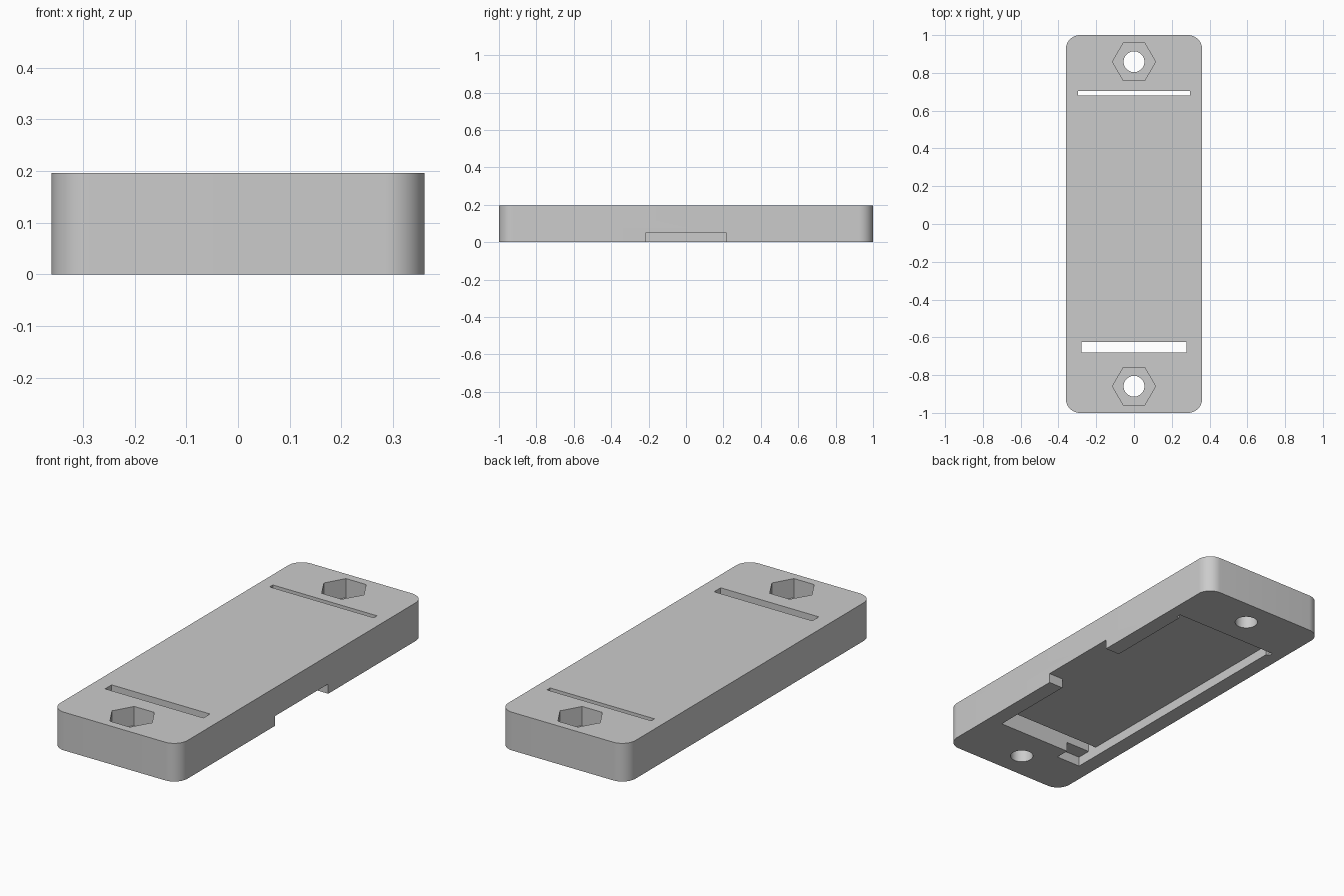
import bpy
import bmesh
from math import cos, sin, pi, radians

default = bpy.data.objects.get("Cube")
if default:
    bpy.data.objects.remove(default, do_unlink=True)

HALF_W, HALF_L, HEIGHT, CORNER = 0.361, 1.0, 0.196, 0.075
RECESS = 0.05       # depth of the underside pocket
POCKET_W = 0.279    # half width of the pocket
BOLT_Y = 0.859
EXTRA = 0.1         # how far cutters overshoot the body

grey = bpy.data.materials.new("light grey plastic")
grey.use_nodes = True
colour = (0.6, 0.6, 0.6, 1)
grey.diffuse_color = colour
grey.node_tree.nodes["Principled BSDF"].inputs["Base Color"].default_value = colour


def prism(name, outline, z0, z1):
    """Extrude a flat outline from z0 up to z1."""
    bm = bmesh.new()
    base = bm.faces.new([bm.verts.new((x, y, z0)) for x, y in outline])
    top = bmesh.ops.extrude_face_region(bm, geom=[base])["geom"]
    verts = [v for v in top if isinstance(v, bmesh.types.BMVert)]
    bmesh.ops.translate(bm, vec=(0, 0, z1 - z0), verts=verts)
    bmesh.ops.recalc_face_normals(bm, faces=bm.faces)
    mesh = bpy.data.meshes.new(name)
    bm.to_mesh(mesh)
    bm.free()
    mesh.materials.append(grey)
    obj = bpy.data.objects.new(name, mesh)
    bpy.context.collection.objects.link(obj)
    return obj


def rectangle(x0, x1, y0, y1):
    return [(x0, y0), (x1, y0), (x1, y1), (x0, y1)]


def ring(cy, radius, sides):
    return [(radius * cos(2 * pi * i / sides), cy + radius * sin(2 * pi * i / sides))
            for i in range(sides)]


def rounded_rectangle(w, l, r, steps=12):
    points = []
    for quarter, (sx, sy) in enumerate([(1, 1), (-1, 1), (-1, -1), (1, -1)]):
        for i in range(steps + 1):
            a = (quarter + i / steps) * pi / 2
            points.append((sx * (w - r) + r * cos(a), sy * (l - r) + r * sin(a)))
    return points


# Rounded plate
body = prism("mounting_plate", rounded_rectangle(HALF_W, HALF_L, CORNER), 0, HEIGHT)

# Underside pocket with a side opening on +x and a small end tab
near, far, side, tab = -0.679, 0.705, 0.216, -0.753
pocket = [(-POCKET_W, tab), (-0.14, tab), (-0.14, near), (POCKET_W, near),
          (POCKET_W, -side), (HALF_W + EXTRA, -side), (HALF_W + EXTRA, side),
          (POCKET_W, side), (POCKET_W, far), (-POCKET_W, far)]
cutters = [prism("pocket_cutter", pocket, -EXTRA, RECESS)]

# Strap slits through the whole plate
above = HEIGHT + EXTRA
cutters.append(prism("wide_slit_cutter",
                     rectangle(-POCKET_W, POCKET_W, near, -0.626), -EXTRA, above))
cutters.append(prism("narrow_slit_cutter",
                     rectangle(-0.296, 0.296, 0.679, far), -EXTRA, above))

# Bolt holes with hexagonal nut recesses
for end in (-1, 1):
    cutters.append(prism("bolt_cutter", ring(end * BOLT_Y, 0.055, 48), -EXTRA, above))
    cutters.append(prism("nut_cutter", ring(end * BOLT_Y, 0.114, 6), HEIGHT / 2, above))

bpy.ops.object.select_all(action="DESELECT")
body.select_set(True)
bpy.context.view_layer.objects.active = body
for cutter in cutters:
    cutter.hide_render = True
    cut = body.modifiers.new(cutter.name, "BOOLEAN")
    cut.operation = "DIFFERENCE"
    cut.solver = "EXACT"
    cut.object = cutter
    bpy.ops.object.modifier_apply(modifier=cut.name)
    bpy.data.objects.remove(cutter, do_unlink=True)

bpy.ops.object.shade_smooth_by_angle(angle=radians(30))
